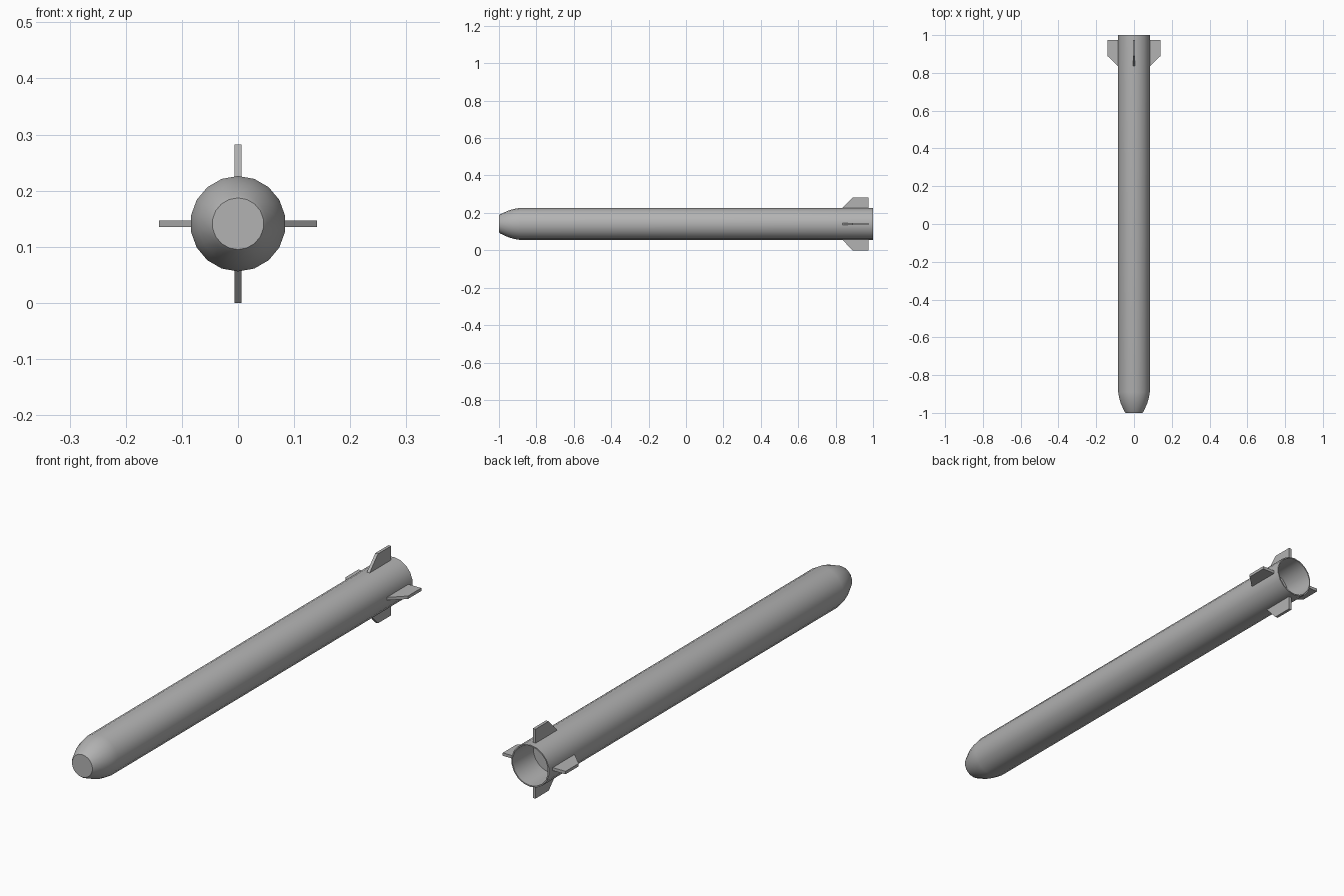
import bpy, bmesh, math

if "Cube" in bpy.data.objects:
    bpy.data.objects.remove(bpy.data.objects["Cube"])

CZ = 0.141      # height of the long axis
SIDES = 18

grey = bpy.data.materials.new("mid_grey")
grey.diffuse_color = (0.45, 0.45, 0.45, 1)
grey.use_nodes = True
grey.node_tree.nodes["Principled BSDF"].inputs["Base Color"].default_value = grey.diffuse_color


def finish(name, bm):
    bmesh.ops.recalc_face_normals(bm, faces=bm.faces[:])
    me = bpy.data.meshes.new(name)
    bm.to_mesh(me)
    bm.free()
    me.materials.append(grey)
    ob = bpy.data.objects.new(name, me)
    bpy.context.collection.objects.link(ob)
    return ob


# Body: lathed profile (y, radius), blunt nose to the open tail recess
profile = [(-1, 0.046), (-0.992, 0.052), (-0.95, 0.071), (-0.92, 0.080),
           (-0.89, 0.085), (1, 0.085), (1, 0.080), (0.87, 0.078)]
bm = bmesh.new()
rings = []
for y, r in profile:
    ring = []
    for i in range(SIDES):
        a = 2 * math.pi * i / SIDES
        ring.append(bm.verts.new((r * math.sin(a), y, CZ + r * math.cos(a))))
    rings.append(ring)
for a, b in zip(rings, rings[1:]):
    for i in range(SIDES):
        j = (i + 1) % SIDES
        bm.faces.new((a[i], a[j], b[j], b[i]))
bm.faces.new(rings[0])       # nose cap
bm.faces.new(rings[-1])      # recess floor
body = finish("body", bm)
bpy.context.view_layer.objects.active = body
body.select_set(True)
bpy.ops.object.shade_smooth_by_angle(angle=math.radians(35))

# Tail fins: one swept plate outline (y, radius), repeated every 90 degrees
outline = [(0.832, 0.08), (0.89, 0.141), (0.975, 0.141), (0.975, 0.08)]
T = 0.006
for k, name in enumerate(("top", "right", "bottom", "left")):
    c, s = round(math.cos(k * math.pi / 2)), round(math.sin(k * math.pi / 2))
    bm = bmesh.new()
    sides = [[bm.verts.new((r * s + t * c, y, CZ + r * c - t * s))
              for y, r in outline] for t in (-T, T)]
    bm.faces.new(sides[0])
    bm.faces.new(sides[1])
    for i in range(4):
        j = (i + 1) % 4
        bm.faces.new((sides[0][i], sides[0][j], sides[1][j], sides[1][i]))
    finish(name + "_fin", bm)
